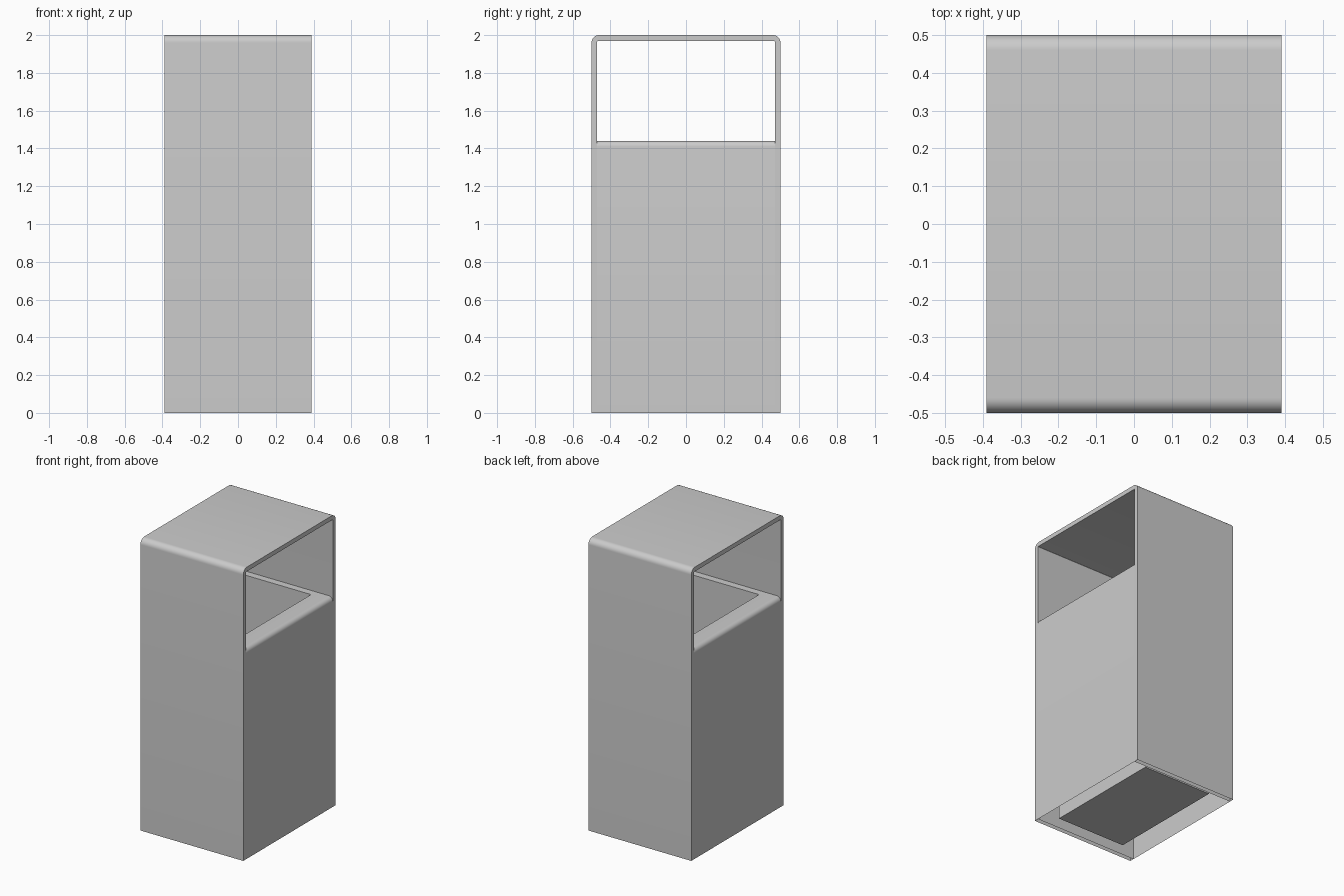
import bpy, bmesh, math

if "Cube" in bpy.data.objects:
    bpy.data.objects.remove(bpy.data.objects["Cube"])

HX, HY, H, T = 0.39, 0.50, 2.0, 0.03      # half width, half depth, height, sheet thickness


def make(name, bm):
    bmesh.ops.remove_doubles(bm, verts=bm.verts, dist=1e-5)
    bmesh.ops.recalc_face_normals(bm, faces=bm.faces)
    me = bpy.data.meshes.new(name)
    bm.to_mesh(me)
    bm.free()
    ob = bpy.data.objects.new(name, me)
    bpy.context.collection.objects.link(ob)
    bpy.context.view_layer.objects.active = ob
    ob.select_set(True)
    bpy.ops.object.shade_smooth_by_angle(angle=math.radians(35))
    ob.select_set(False)
    return ob


def arch(hy, top, r, n=8):
    """Half-open arch profile in (y, z), from the -y foot over the top to the +y foot."""
    pts = [(-hy, 0)]
    for cy, a0 in ((-hy + r, 180), (hy - r, 90)):
        for i in range(n + 1):
            a = math.radians(a0 - 90 * i / n)
            pts.append((cy + r * math.cos(a), top - r + r * math.sin(a)))
    return pts + [(hy, 0)]


# Outer band: folded sheet forming front, roof and back; feet left open
bm = bmesh.new()
rows = []
for x in (-HX, HX):
    for prof in (arch(HY, H, 0.04), arch(HY - T, H - T, 0.004)):
        rows.append([bm.verts.new((x, y, z)) for y, z in prof])
for a, b in ((0, 2), (1, 3), (0, 1), (2, 3)):
    for i in range(len(rows[0]) - 1):
        bm.faces.new((rows[a][i], rows[a][i + 1], rows[b][i + 1], rows[b][i]))
make("outer_band", bm)

# Bin body: side panels roll over into a flat rim, then drop as an inner liner
RIM, R, N = 1.44, 0.03, 6
IX, IY, FLOOR = 0.26, 0.42, 0.03
loops = [(HX, HY - T, 0)]
for i in range(N + 1):
    a = math.radians(90 * i / N)
    loops.append((HX - R + R * math.cos(a), HY - T, RIM - R + R * math.sin(a)))
loops += [(IX, IY, RIM), (IX, IY, FLOOR)]
bm = bmesh.new()
rings = [[bm.verts.new((sx * x, sy * y, z)) for sx, sy in ((1, 1), (-1, 1), (-1, -1), (1, -1))]
         for x, y, z in loops]
for k, (lo, hi) in enumerate(zip(rings, rings[1:])):
    outside = k <= N
    for i in range(4):
        if outside and i in (0, 2):        # the band already covers front and back
            continue
        j = (i + 1) % 4
        bm.faces.new((lo[i], lo[j], hi[j], hi[i]))
bm.faces.new(rings[-1])
make("bin_body", bm)
